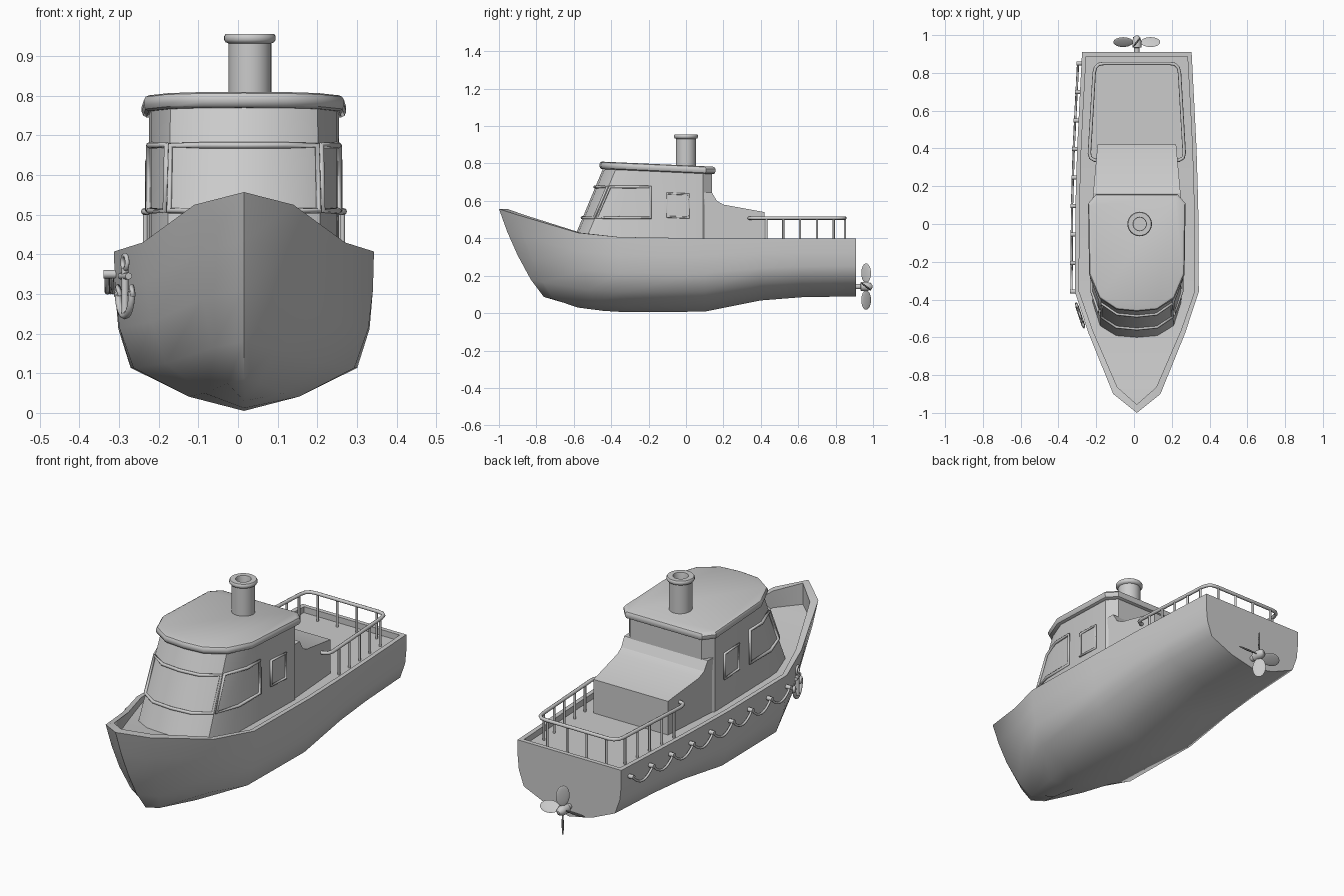
import bpy, bmesh, math
from mathutils import Vector, Matrix

if "Cube" in bpy.data.objects:
    bpy.data.objects.remove(bpy.data.objects["Cube"], do_unlink=True)

CX = 0.015  # hull centreline
grey = bpy.data.materials.new("plain_grey")
grey.use_nodes = True
grey.diffuse_color = (0.6, 0.6, 0.6, 1)
grey.node_tree.nodes["Principled BSDF"].inputs["Base Color"].default_value = (0.6, 0.6, 0.6, 1)


def finish(name, bm, angle=35):
    bmesh.ops.remove_doubles(bm, verts=bm.verts, dist=0.0005)
    bmesh.ops.recalc_face_normals(bm, faces=bm.faces)
    mesh = bpy.data.meshes.new(name)
    bm.to_mesh(mesh)
    bm.free()
    mesh.materials.append(grey)
    ob = bpy.data.objects.new(name, mesh)
    bpy.context.collection.objects.link(ob)
    bpy.ops.object.select_all(action="DESELECT")
    ob.select_set(True)
    bpy.context.view_layer.objects.active = ob
    bpy.ops.object.shade_smooth_by_angle(angle=math.radians(angle))
    return ob


def loft(rings, caps=True):
    """Bridge closed rings of points, optionally capping both ends."""
    bm = bmesh.new()
    rows = [[bm.verts.new(p) for p in ring] for ring in rings]
    n = len(rows[0])
    for a, b in zip(rows, rows[1:]):
        for i in range(n):
            bm.faces.new((a[i], a[(i + 1) % n], b[(i + 1) % n], b[i]))
    if caps:
        bm.faces.new(rows[0])
        bm.faces.new(rows[-1])
    return bm, rows


def tube(name, paths, radius, closed=False):
    curve = bpy.data.curves.new(name, "CURVE")
    curve.dimensions = "3D"
    curve.bevel_depth = radius
    curve.bevel_resolution = 2
    curve.use_fill_caps = True
    for path in paths:
        s = curve.splines.new("POLY")
        s.points.add(len(path) - 1)
        for pt, p in zip(s.points, path):
            pt.co = (*p, 1)
        s.use_cyclic_u = closed
    curve.materials.append(grey)
    ob = bpy.data.objects.new(name, curve)
    bpy.context.collection.objects.link(ob)
    return ob


def lerp(a, b, t):
    return a + (b - a) * t


# Hull: y, half width, sheer, keel, stem rake, deck height
stations = [(-1, 0, .557, .04, 1, .45), (-.9, .125, .525, .03, .8, .44),
            (-.58, .255, .43, .012, .35, .39), (-.36, .328, .407, .005, .1, .375),
            (.1, .325, .4, .008, 0, .37), (.4, .316, .4, .068, 0, .37),
            (.62, .305, .4, .085, 0, .37), (.91, .29, .4, .09, 0, .37)]
rake = (.4, .24, .17, .1, .045, 0)
level = (0, .09, .27, .52, .76, 1)
full = (0, .44, .88, .975, 1, 1)
fine = (0, .3, .58, .8, .92, 1)
rings = []
for k, (y, w, sheer, keel, r, deck) in enumerate(stations):
    side = [(w * lerp(full[j], fine[j], r), y + rake[j] * r, lerp(keel, sheer, level[j]))
            for j in range(6)]
    yi = y + .045 * r - (.022 if k == len(stations) - 1 else 0)
    wi = max(w - .022, 0)
    side += [(wi, yi, sheer), (wi, yi, deck)]
    rings.append([(CX - x, b, z) for x, b, z in reversed(side)] +
                 [(CX + x, b, z) for x, b, z in side[1:]])
bm, rows = loft(rings, caps=False)
end = rows[-1]
bm.faces.new(end[2:13])
bm.faces.new((end[2], end[12], end[13], end[1]))
bm.faces.new((end[1], end[13], end[14], end[0]))
finish("hull", bm, 50)


def hull_half(y):
    for a, b in zip(stations, stations[1:]):
        if a[0] <= y <= b[0]:
            return lerp(a[1], b[1], (y - a[0]) / (b[0] - a[0]))


# Wheelhouse with raked, faceted front
Z0, Z1 = .36, .77
low = [(0, -.615), (.11, -.605), (.195, -.55), (.235, -.42), (.24, .09), (.2, .14)]
top = [(0, -.445), (.1, -.435), (.185, -.375), (.235, -.25), (.24, .09), (.2, .14)]


def ring(half, z, grow=0):
    pts = [(x * (1 + grow / .24), y + grow * (1 if y > 0 else -1)) for x, y in half]
    pts += [(-x, y) for x, y in reversed(pts[1:])]
    return [(CX + x, y, z) for x, y in pts]


finish("wheelhouse", loft([ring(low, Z0), ring(top, Z1)])[0])

# Roof slab with rounded rim, sloping gently aft
roof_rings = [ring(top, z, g) for z, g in
              ((.77, .006), (.775, .014), (.785, .018), (.797, .018), (.806, .013), (.81, .004))]
roof_rings = [[(x, y, z - .045 * (y + .45)) for x, y, z in rr] for rr in roof_rings]
finish("roof", loft(roof_rings)[0])

# Low aft cabin with a sloping fillet behind the wheelhouse
profile = [(0, .36), (.42, .36), (.42, .54), (.2, .58), (.165, .6), (.138, .645), (0, .645)]
finish("aft_cabin", loft([[(CX + s * lerp(.239, .208, max(0, y - .08) / .34), y, z)
                           for y, z in profile] for s in (-1, 1)])[0], 25)


# Window frames following the wheelhouse walls
def wall(i, z, side=1, out=.003):
    a = min(int(i), 4)
    t = (z - Z0) / (Z1 - Z0)
    p, q = [Vector(low[k]).lerp(Vector(top[k]), t) for k in (a, a + 1)]
    v = p.lerp(q, i - a)
    d = (q - p).normalized()
    v += Vector((d.y, -d.x)) * out
    return (CX + side * v.x, v.y, z)


def index_at(y, z):
    t = (z - Z0) / (Z1 - Z0)
    y3 = lerp(low[3][1], top[3][1], t)
    return 3 + (y - y3) / (low[4][1] - y3)


WB, WT = .51, .675
front = []
for z, order in ((WB, 1), (WT, -1)):
    edge = [wall(i, z, -1) for i in (1.95, 1)] + [wall(0, z)] + [wall(i, z) for i in (1, 1.95)]
    front += edge[::order]
tube("windscreen_frame", [front], .008, True)
for side, label in ((1, "left"), (-1, "right")):
    pane = [wall(i, WB, side) for i in (2.08, 3, index_at(-.19, WB))]
    pane += [wall(i, WT, side) for i in (index_at(-.19, WT), 3, 2.08)]
    tube(label + "_side_window_frame", [pane], .008, True)
    port = [wall(index_at(y, z), z, side)
            for y, z in ((-.1, .515), (.015, .51), (.015, .635), (-.1, .64))]
    tube(label + "_square_window_frame", [port], .007, True)


# Turned parts
def lathe(name, prof, matrix, steps=32):
    rr = [[matrix @ Vector((r * math.cos(a), r * math.sin(a), z))
           for a in (math.tau * i / steps for i in range(steps))] for r, z in prof]
    return finish(name, loft(rr)[0])


lathe("funnel", [(.054, .76), (.054, .932), (.061, .935), (.065, .941), (.065, .95),
                 (.061, .956), (.036, .956), (.034, .95), (.034, .83)],
      Matrix.Translation((.03, 0, 0)))

# Stern rail with rounded corners
half_rail = [(.19, .335), (.225, .338), (.245, .35), (.251, .375), (.226, .8),
             (.219, .828), (.202, .845), (.175, .85)]
RZ = .508
rail = [(CX + x, y, RZ) for x, y in half_rail] + [(CX - x, y, RZ) for x, y in reversed(half_rail)]
tube("stern_rail", [rail], .009)
feet = [(s * lerp(.249, .227, (y - .43) / .36), y) for s in (-1, 1)
        for y in (.43, .52, .61, .7, .79)]
feet += [(x, .85) for x in (-.165, -.055, .055, .165)]
tube("rail_posts", [[(CX + x, y, .365), (CX + x, y, RZ)] for x, y in feet], .006)

# Swagged rope on pegs along one side
SPAN, PEGS = .151, 9
pegs = [(.85 - SPAN * i) for i in range(PEGS)]
rope = []
for i in range((PEGS - 1) * 8 + 1):
    y = pegs[0] - SPAN * i / 8
    t = (i % 8) / 8
    rope.append((CX - hull_half(y) - .018, y, .35 - .18 * t * (1 - t)))
tube("side_rope", [rope], .006)
tube("rope_pegs", [[(CX - hull_half(y) + .01, y, .35), (CX - hull_half(y) - .026, y, .35)]
                   for y in pegs], .011)

# Anchor hung flat against the bow
along, outward = Vector((-.315, .949, 0)), Vector((-.949, -.315, 0))
hook = Vector((-.272, -.48, 0)) + outward * .014


def on_bow(u, z):
    return hook + along * u + Vector((0, 0, z))


arms = [on_bow(.055 * math.sin(a), .305 - .06 * math.cos(a))
        for a in (math.radians(d) for d in range(-90, 91, 15))]
tube("anchor_arms", [arms, [on_bow(0, .245), on_bow(0, .365)],
                     [on_bow(-.03, .345), on_bow(.03, .345)]], .009)
tube("anchor_ring", [[on_bow(.018 * math.cos(a), .38 + .018 * math.sin(a))
                      for a in (math.tau * i / 16 for i in range(16))]], .006, True)
for s in (-1, 1):
    tube("anchor_fluke", [[on_bow(s * .038, .298), on_bow(s * .055, .318),
                           on_bow(s * .066, .296)]], .007, True)

# Propeller: hub and four pitched blades
PC = Vector((CX, .963, .142))
lathe("propeller_hub", [(.014, -.09), (.014, -.03), (.024, -.028), (.024, .005),
                        (.018, .025), (.006, .035)],
      Matrix.Translation(PC) @ Matrix.Rotation(-math.pi / 2, 4, "X"), 20)
for i in range(4):
    bm = bmesh.new()
    bmesh.ops.create_uvsphere(bm, u_segments=20, v_segments=12, radius=1)
    m = (Matrix.Translation(PC) @ Matrix.Rotation(math.pi / 2 * i, 4, "Y")
         @ Matrix.Translation((0, 0, .072)) @ Matrix.Rotation(math.radians(52), 4, "Z")
         @ Matrix.Diagonal((.033, .005, .052, 1)))
    bmesh.ops.transform(bm, matrix=m, verts=bm.verts)
    finish("propeller_blade", bm)
